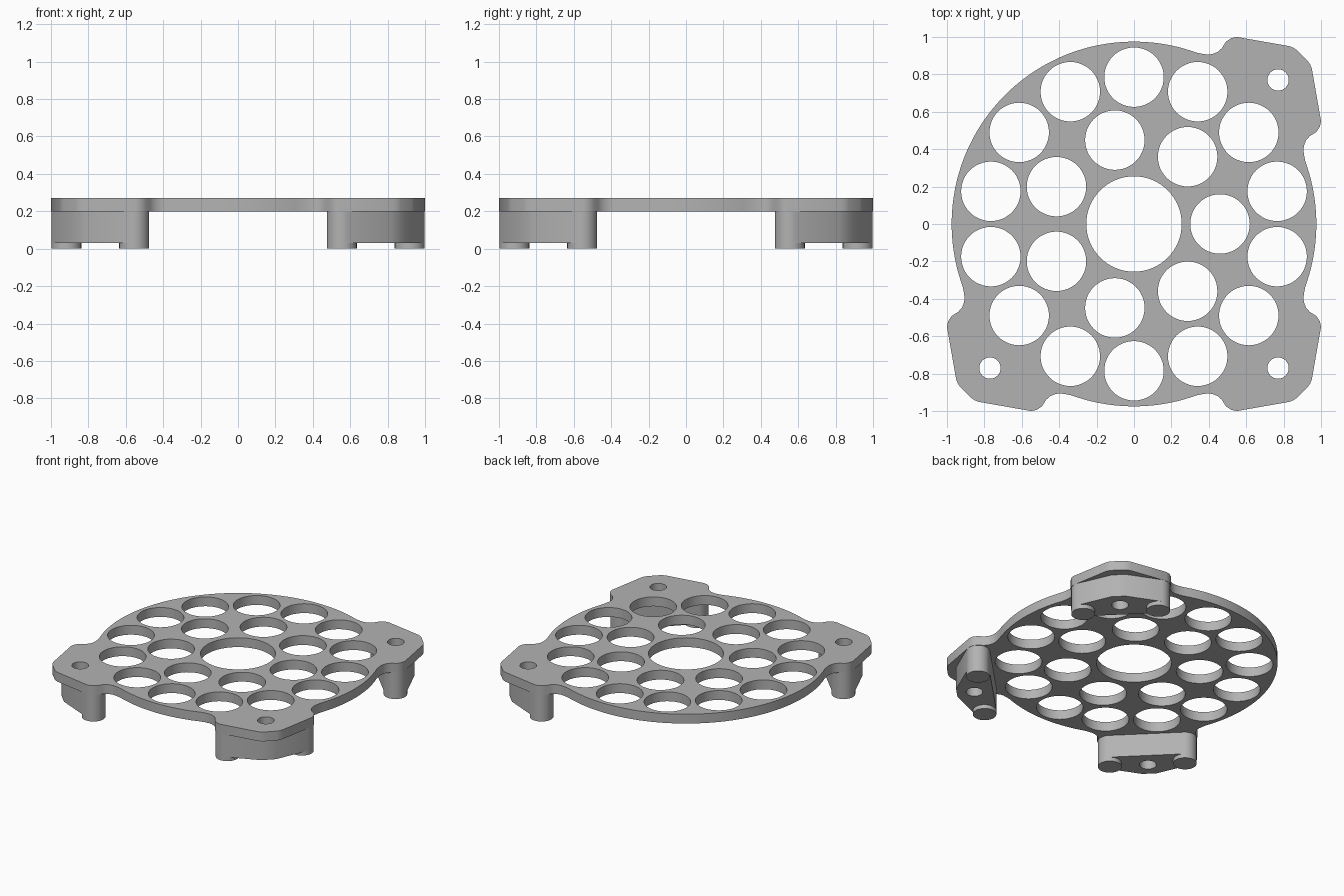
import bpy, bmesh, math
from mathutils import Matrix

if "Cube" in bpy.data.objects:
    bpy.data.objects.remove(bpy.data.objects["Cube"])

grey = bpy.data.materials.new("grey plastic")
grey.diffuse_color = (0.45, 0.45, 0.45, 1)
grey.use_nodes = True
grey.node_tree.nodes["Principled BSDF"].inputs["Base Color"].default_value = grey.diffuse_color


def arc(cx, cy, r, a0, a1, n):
    """Points on an arc, angles in degrees, both ends included."""
    return [(cx + r * math.cos(math.radians(a0 + (a1 - a0) * i / n)),
             cy + r * math.sin(math.radians(a0 + (a1 - a0) * i / n)))
            for i in range(n + 1)]


def circle(cx, cy, r, n=48):
    return arc(cx, cy, r, 0, 360, n)[:-1]


def turn(points, quarter):
    c, s = [(1, 0), (0, 1), (-1, 0), (0, -1)][quarter % 4]
    return [(x * c - y * s, x * s + y * c) for x, y in points]


def slab(name, loops, z0, z1):
    """Extrude an outline with holes between two heights."""
    cu = bpy.data.curves.new(name, 'CURVE')
    cu.dimensions = '2D'
    cu.fill_mode = 'BOTH'
    cu.extrude = (z1 - z0) / 2
    for pts in loops:
        sp = cu.splines.new('POLY')
        sp.points.add(len(pts) - 1)
        for p, (x, y) in zip(sp.points, pts):
            p.co = (x, y, 0, 1)
        sp.use_cyclic_u = True
    ob = bpy.data.objects.new(name, cu)
    bpy.context.collection.objects.link(ob)
    bpy.ops.object.select_all(action='DESELECT')
    ob.select_set(True)
    bpy.context.view_layer.objects.active = ob
    bpy.ops.object.convert(target='MESH')
    ob = bpy.context.object
    me = ob.data
    bm = bmesh.new()
    bm.from_mesh(me)
    bmesh.ops.remove_doubles(bm, verts=bm.verts, dist=1e-5)
    bmesh.ops.transform(bm, matrix=Matrix.Translation((0, 0, (z0 + z1) / 2)), verts=bm.verts)
    bmesh.ops.recalc_face_normals(bm, faces=bm.faces)
    bm.to_mesh(me)
    bm.free()
    me.materials.clear()
    me.materials.append(grey)
    bpy.ops.object.shade_smooth_by_angle(angle=math.radians(30))
    return ob


# Plate outline: a disc with mounting ears on three of its four corners
R = 0.975
half_ear = [(1.0, 0.55), (0.994, 0.52), (0.974, 0.491), (0.94, 0.47), (0.92, 0.447),
            (0.909, 0.42), (0.906, 0.395), (0.91, 0.365)]
half_ear = half_ear[::-1] + [(0.951, 0.83), (0.942, 0.853), (0.93, 0.87)]
ear = half_ear + [(y, x) for x, y in reversed(half_ear)]
start = math.degrees(math.atan2(0.365, 0.91))
outline = []
for q in range(4):
    corner = arc(0, 0, R, start, 90 - start, 24) if q == 1 else ear
    outline += turn(corner, q)
    outline += turn(arc(0, 0, R, 90 - start, 90 + start, 24)[1:-1], q)

# Holes: centre, inner ring of 7, outer ring of 14, and one screw hole per ear
holes = [circle(0, 0, 0.255, 64)]
for count, radius, first in ((7, 0.46, 0), (14, 0.785, 90)):
    for i in range(count):
        a = math.radians(first + 360 * i / count)
        holes.append(circle(radius * math.cos(a), radius * math.sin(a), 0.159))
screw = circle(0.77, 0.77, 0.057, 32)
ears = {0: "back_right", 2: "front_left", 3: "front_right"}
slab("perforated_plate", [outline] + holes + [turn(screw, q) for q in ears], 0.2, 0.27)

# Legs: flat inside face, rounded ends, blunt outer point, and two round feet
fx, fy, fr = 0.555, 0.918, 0.08
half_leg = arc(fx, fy, fr, 225, 67, 20) + [(0.82, 0.89)]
leg = half_leg + [(y, x) for x, y in reversed(half_leg)]
for q, side in ears.items():
    slab(side + "_leg", [turn(leg, q), turn(screw, q)], 0.03, 0.2)
    for i, c in enumerate(((fx, fy), (fy, fx))):
        slab(f"{side}_foot_{i + 1}", [turn(circle(*c, fr), q)], 0, 0.03)
